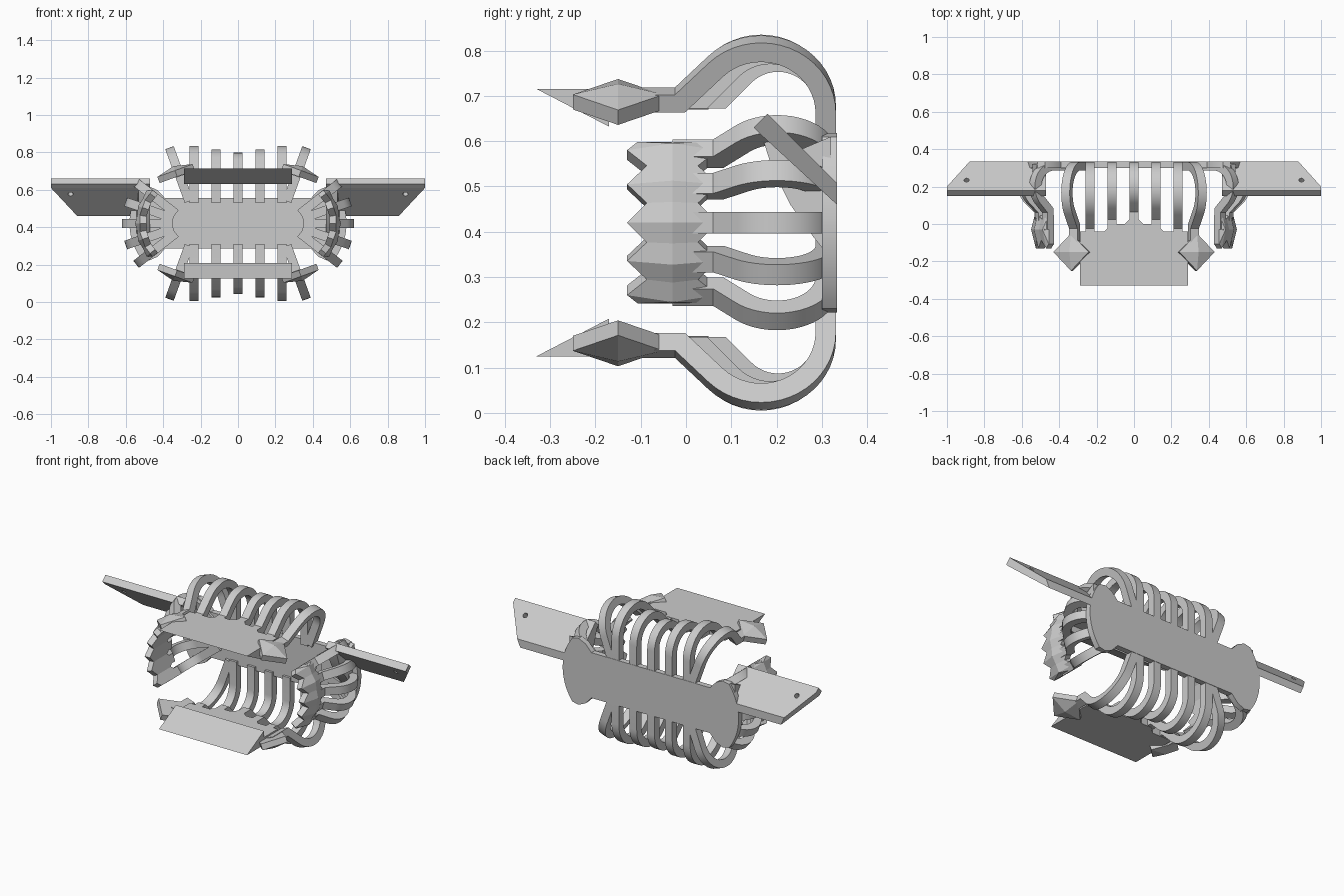
import bpy, bmesh, math
from mathutils import Vector, Matrix

cube = bpy.data.objects.get("Cube")
if cube:
    bpy.data.objects.remove(cube)

MID = 0.42      # height of the symmetry plane
BACK = 0.333    # rear face
grey = bpy.data.materials.new("light_grey")
grey.use_nodes = True
grey.diffuse_color = (0.6, 0.6, 0.6, 1)
grey.node_tree.nodes["Principled BSDF"].inputs["Base Color"].default_value = (0.6, 0.6, 0.6, 1)


def finish(name, bm, smooth=False):
    bmesh.ops.recalc_face_normals(bm, faces=bm.faces)
    mesh = bpy.data.meshes.new(name)
    bm.to_mesh(mesh)
    bm.free()
    mesh.materials.append(grey)
    obj = bpy.data.objects.new(name, mesh)
    bpy.context.collection.objects.link(obj)
    if smooth:
        bpy.ops.object.select_all(action='DESELECT')
        obj.select_set(True)
        bpy.context.view_layer.objects.active = obj
        bpy.ops.object.shade_smooth_by_angle(angle=math.radians(30))
    return obj


def loft(bm, ring_a, ring_b, apex=None):
    """Solid between two matching rings; an apex turns the second cap into a pyramid."""
    a = [bm.verts.new(p) for p in ring_a]
    b = [bm.verts.new(p) for p in ring_b]
    n = len(a)
    tip = bm.verts.new(apex) if apex else None
    bm.faces.new(a)
    for i in range(n):
        j = (i + 1) % n
        bm.faces.new((a[i], a[j], b[j], b[i]))
        if tip:
            bm.faces.new((b[i], b[j], tip))
    if not tip:
        bm.faces.new(b)


def frame(sx, sz, ox, oz, tilt):
    """Maps (sideways, y, outward) of a tilted rib to model space."""
    c, s = math.cos(tilt), math.sin(tilt)
    return lambda lat, y, h: (sx * (ox + lat * c + h * s), y,
                              MID + sz * (oz + h * c - lat * s))


def rib(name, f, r, y_end, width=0.048, thick=0.045):
    cy = BACK - 0.002 - r
    k = math.sqrt(0.5)
    arc = [math.radians(135) * i / 18 for i in range(19)]
    low, top = 0.002, 0.043
    ri = r - thick
    pts = [(cy + r * math.cos(a), r * math.sin(a)) for a in arc]
    pts += [(cy - 2 * k * r + top, top), (y_end, top), (y_end, low),
            (cy - 2 * k * ri + low, low)]
    pts += [(cy + ri * math.cos(a), ri * math.sin(a)) for a in reversed(arc)]
    pts += [(cy + ri, -0.14), (cy + r, -0.14)]
    bm = bmesh.new()
    loft(bm, [f(-width / 2, y, h) for y, h in pts], [f(width / 2, y, h) for y, h in pts])
    finish(name, bm, True)


def diamond(name, f, cy, clipped=False, d=0.1):
    pts = [(0, -d), (d, 0), (0, d)]
    pts += [(-0.023, 0.077), (-0.023, -0.077)] if clipped else [(-d, 0)]
    bm = bmesh.new()
    loft(bm, [f(l, cy + y, 0) for l, y in pts],
         [f(l, cy + y, 0.035) for l, y in pts], f(0, cy, 0.06))
    finish(name, bm)


# Upper and lower rib cages with their front plates
for sz, level in ((1, "upper"), (-1, "lower")):
    for x, r in ((0, 0.128), (0.117, 0.145), (0.235, 0.165)):
        for sx in ((1, -1) if x else (1,)):
            rib(level + "_rib", frame(sx, sz, x, 0.25, 0), r, -0.05)
    for sx in (1, -1):
        tilt = math.radians(20)
        rib(level + "_corner_rib", frame(sx, sz, 0.31, 0.25, tilt), 0.165, -0.15)
        diamond(level + "_corner_diamond", frame(sx, sz, 0.325, 0.25, tilt), -0.15)
    half = [(0.29, -0.17), (0.29, -0.04), (0.16, -0.04), (0.12, 0), (0.05, 0)]
    outline = half + [(0, 0.05)] + [(-x, y) for x, y in reversed(half)]
    lip = [(-0.33, 0.295), (-0.17, 0.212), (-0.17, 0.295)]
    bm = bmesh.new()
    loft(bm, [(x, y, MID + sz * 0.25) for x, y in outline],
         [(x, y, MID + sz * 0.295) for x, y in outline])
    loft(bm, [(-0.29, y, MID + sz * h) for y, h in lip],
         [(0.29, y, MID + sz * h) for y, h in lip])
    finish(level + "_front_plate", bm)

# Fans of side ribs ending in diamonds
for sx, side in ((1, "left"), (-1, "right")):
    for deg in (0, 19, 38):
        a = math.radians(deg)
        for sz in ((1, -1) if deg else (1,)):
            f = frame(sx, sz, 0.265 + 0.225 * math.cos(a), 0.225 * math.sin(a),
                      math.pi / 2 - a)
            rib(side + "_side_rib", f, 0.13, -0.03)
            diamond(side + "_side_diamond", f, -0.03, deg == 38)

# Back plate with rounded, flared ends
quarter = [(0.39, 0.135), (0.43, 0.178), (0.475, 0.198)]
quarter += [(0.265 + 0.315 * math.cos(math.radians(a)), 0.315 * math.sin(math.radians(a)))
            for a in range(37, 0, -4)]
right_end = quarter + [(x, -z) for x, z in reversed(quarter)]
outline = right_end + [(-x, -z) for x, z in right_end]
bm = bmesh.new()
loft(bm, [(x, 0.3, MID + z) for x, z in outline], [(x, BACK, MID + z) for x, z in outline])
finish("back_plate", bm, True)

# Sloping side wings, each with a bolt hole and a gusset to the back plate
for sx, side in ((1, "left"), (-1, "right")):
    section = [(0.15, 0.63, 1), (0.18, 0.66, 1), (0.2, 0.64, 1),
               (BACK, 0.507, 0.88), (BACK, 0.46, 0.86), (0.17, 0.61, 1)]
    bm = bmesh.new()
    loft(bm, [(sx * 0.47, y, z) for y, z, x in section],
         [(sx * x, y, z) for y, z, x in section])
    wing = finish(side + "_wing", bm)

    bm = bmesh.new()
    turn = Matrix.Translation((sx * 0.895, 0.226, 0.596)) @ Matrix.Rotation(math.radians(-45), 4, 'X')
    bmesh.ops.create_cone(bm, cap_ends=True, segments=20, radius1=0.014, radius2=0.014,
                          depth=0.2, matrix=turn)
    cutter = finish(side + "_hole_cutter", bm)
    cutter.hide_render = True
    cutter.hide_set(True)
    cut = wing.modifiers.new("bolt_hole", 'BOOLEAN')
    cut.operation = 'DIFFERENCE'
    cut.solver = 'EXACT'
    cut.object = cutter

    gusset = [(0.165, 0.62), (0.19, 0.54), (0.23, 0.46), (0.28, 0.39),
              (0.32, 0.34), (0.32, 0.61), (0.25, 0.58)]
    bm = bmesh.new()
    loft(bm, [(sx * 0.47, y, z) for y, z in gusset],
         [(sx * (0.53 + 0.1 * (y - 0.165)), y, z) for y, z in gusset])
    finish(side + "_gusset", bm, True)
